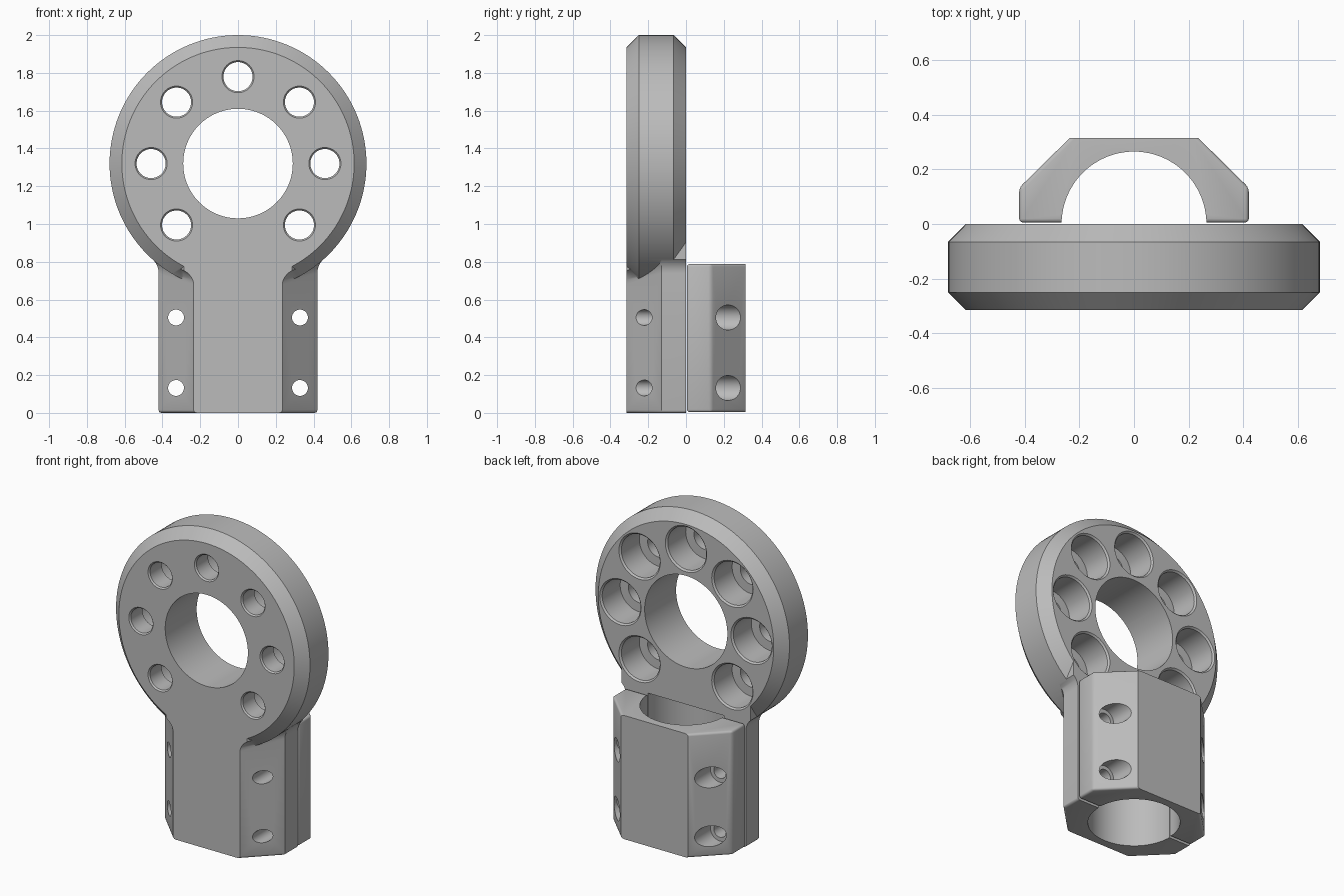
import bpy, bmesh
from math import sin, cos, pi, radians
from mathutils import Vector

if "Cube" in bpy.data.objects:
    bpy.data.objects.remove(bpy.data.objects["Cube"], do_unlink=True)

grey = bpy.data.materials.new("satin grey")
grey.use_nodes = True
grey.diffuse_color = (0.5, 0.5, 0.5, 1)
grey.node_tree.nodes["Principled BSDF"].inputs["Base Color"].default_value = (0.5, 0.5, 0.5, 1)

HALF, FLAT, DEPTH, SIDE = 0.42, 0.235, 0.315, 0.13   # clamp half-section
EYE_Z, EYE_R, CH = 1.32, 0.68, 0.065                 # ring


def make(name, bm):
    bmesh.ops.recalc_face_normals(bm, faces=bm.faces)
    mesh = bpy.data.meshes.new(name)
    bm.to_mesh(mesh)
    bm.free()
    mesh.materials.append(grey)
    ob = bpy.data.objects.new(name, mesh)
    bpy.context.collection.objects.link(ob)
    return ob


def loft(bm, rings):
    """Skin a list of closed point rings and cap both ends."""
    rings = [[bm.verts.new(p) for p in ring] for ring in rings]
    for a, b in zip(rings, rings[1:]):
        for i in range(len(a)):
            j = (i + 1) % len(a)
            bm.faces.new((a[i], a[j], b[j], b[i]))
    bm.faces.new(rings[0])
    bm.faces.new(rings[-1])


def turned(bm, profile, x=0, z=0, n=64, upright=False):
    """Turn a (position, radius) profile about the y axis, or z if upright."""
    rings = []
    for t, r in profile:
        circle = [(r * cos(2 * pi * i / n), r * sin(2 * pi * i / n)) for i in range(n)]
        rings.append([(u, v, t) if upright else (x + u, t, z + v) for u, v in circle])
    loft(bm, rings)


def round_edges(bm, rule):
    bm.edges.ensure_lookup_table()
    edges = [e for e in bm.edges if rule((e.verts[0].co + e.verts[1].co) / 2)]
    bmesh.ops.bevel(bm, geom=edges, offset=0.014, segments=3, profile=0.5, affect='EDGES')


def boolean(ob, other, op):
    mod = ob.modifiers.new(op, 'BOOLEAN')
    mod.operation, mod.solver, mod.object = op, 'EXACT', other
    bpy.context.view_layer.update()
    result = bpy.data.meshes.new_from_object(
        ob.evaluated_get(bpy.context.evaluated_depsgraph_get()))
    ob.modifiers.clear()
    ob.data = result


def half_section(z, z_front, d=0.0):
    """Front half of the clamp section, swollen by d at the neck."""
    right = [(FLAT + 1.5 * d, -DEPTH, z_front), (HALF + d, -SIDE, z), (HALF + d, 0, z)]
    return [(-x, y, h) for x, y, h in reversed(right)] + right


# Shank with its flared neck
bm = bmesh.new()
rings = [half_section(0, 0)]
for k in range(7):
    a = radians(8 * k)
    z = 0.739 + 0.1 * sin(a)
    rings.append(half_section(z, z - 0.06, 0.1 * (1 - cos(a))))
rings.append(half_section(0.95, 0.95, 0.033))
loft(bm, rings)
round_edges(bm, lambda m: m.z < 0.001 and -DEPTH + 0.01 < m.y < -0.001)
body = make("ring_and_shank", bm)

# Chamfered ring
bm = bmesh.new()
turned(bm, [(-DEPTH, EYE_R - CH), (CH - DEPTH, EYE_R), (-CH, EYE_R), (0, EYE_R - CH)],
       z=EYE_Z, n=128)
ring = make("ring_blank", bm)
boolean(body, ring, 'UNION')
bpy.data.objects.remove(ring, do_unlink=True)

# Rear clamp cap
bm = bmesh.new()
loft(bm, [[(x, 0.005 - y * (DEPTH - 0.005) / DEPTH, z) for x, y, _ in half_section(0, 0)]
          for z in (0.004, 0.788)])
round_edges(bm, lambda m: m.y < DEPTH - 0.01)
cap = make("clamp_cap", bm)

# Cutters: ring bore, post bore, counterbored ring holes, clamp screw holes
bm = bmesh.new()
turned(bm, [(-0.4, 0.29), (0.1, 0.29)], z=EYE_Z, n=96)
turned(bm, [(-0.1, 0.265), (0.795, 0.265)], n=96, upright=True)
for k in range(-1, 6):
    a = k * pi / 4
    turned(bm, [(-0.35, 0.085), (-DEPTH, 0.085), (-0.306, 0.077), (-0.19, 0.077),
                (-0.19, 0.135), (-0.01, 0.135), (0, 0.145), (0.04, 0.145)],
           0.46 * cos(a), EYE_Z + 0.46 * sin(a), 48)
for x in (-0.328, 0.328):
    for z in (0.132, 0.505):
        turned(bm, [(-0.4, 0.042), (0.13, 0.042), (0.13, 0.066), (0.4, 0.066)], x, z, 40)
cutter = make("hole_cutter", bm)
cutter.hide_render = True
for part in (body, cap):
    boolean(part, cutter, 'DIFFERENCE')
bpy.data.objects.remove(cutter, do_unlink=True)

# Smooth curved surfaces, keep machined edges crisp
for part in (body, cap):
    bpy.ops.object.select_all(action='DESELECT')
    part.select_set(True)
    bpy.context.view_layer.objects.active = part
    bpy.ops.object.shade_smooth_by_angle(angle=radians(32))
